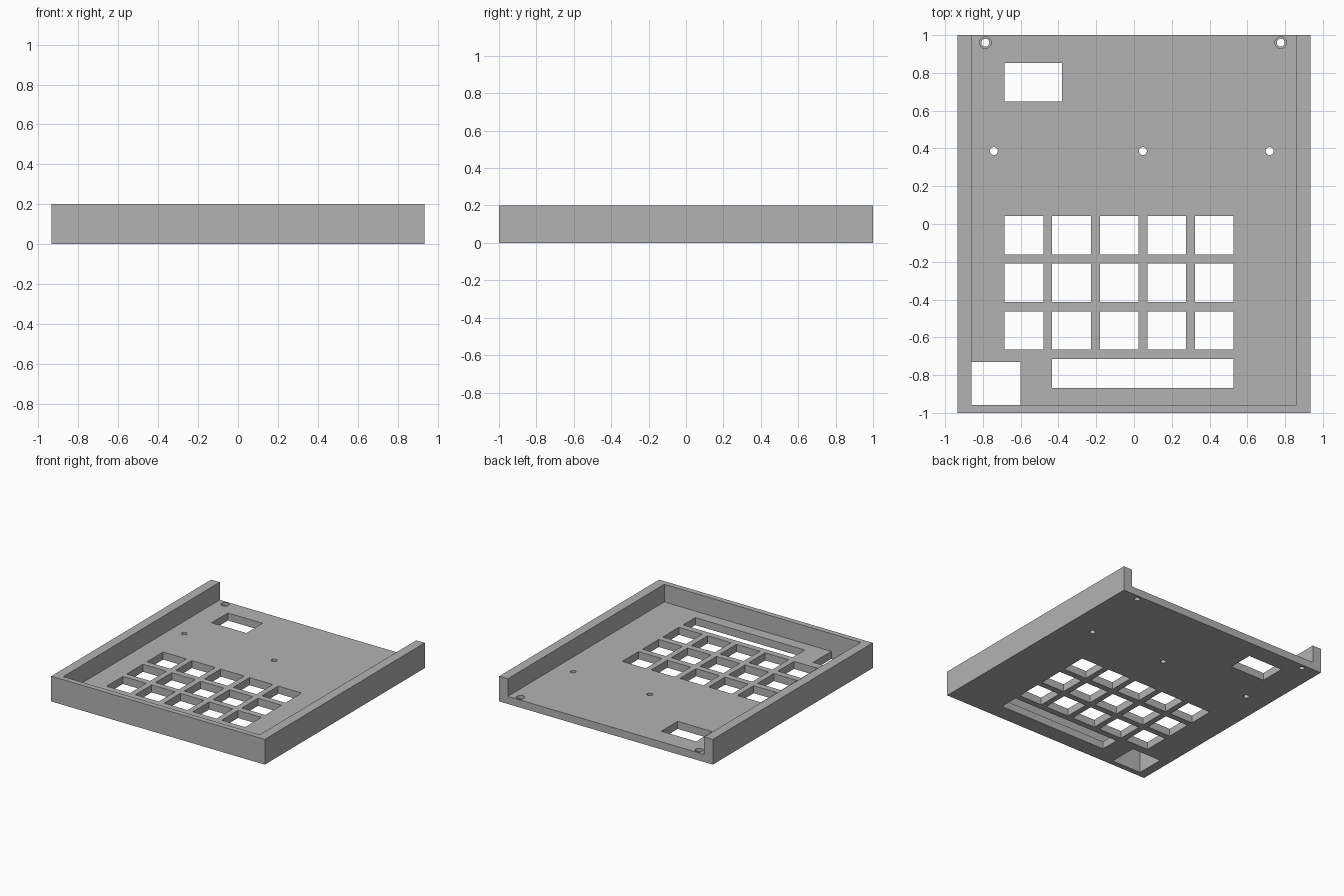
import bpy, bmesh
from mathutils import Matrix, Vector

if "Cube" in bpy.data.objects:
    bpy.data.objects.remove(bpy.data.objects["Cube"])

FLOOR, HEIGHT = 0.06, 0.2

grey = bpy.data.materials.new("plastic grey")
grey.diffuse_color = (0.45, 0.45, 0.45, 1)
grey.use_nodes = True
grey.node_tree.nodes["Principled BSDF"].inputs["Base Color"].default_value = grey.diffuse_color


def add_box(bm, x0, x1, y0, y1, z0, z1):
    size = Matrix.Diagonal((x1 - x0, y1 - y0, z1 - z0, 1))
    mid = Vector(((x0 + x1) / 2, (y0 + y1) / 2, (z0 + z1) / 2))
    bmesh.ops.create_cube(bm, size=1, matrix=Matrix.Translation(mid) @ size)


def add_drill(bm, x, y, r, z0, z1):
    bmesh.ops.create_cone(bm, cap_ends=True, segments=24, radius1=r, radius2=r,
                          depth=z1 - z0, matrix=Matrix.Translation((x, y, (z0 + z1) / 2)))


def make_object(name, bm):
    mesh = bpy.data.meshes.new(name)
    bm.to_mesh(mesh)
    bm.free()
    ob = bpy.data.objects.new(name, mesh)
    bpy.context.collection.objects.link(ob)
    mesh.materials.append(grey)
    return ob


def cut(target, name, bm):
    cutter = make_object(name, bm)
    mod = target.modifiers.new(name, 'BOOLEAN')
    mod.operation, mod.solver, mod.object = 'DIFFERENCE', 'EXACT', cutter
    bpy.context.view_layer.objects.active = target
    bpy.ops.object.modifier_apply(modifier=name)
    bpy.data.objects.remove(cutter)


# Solid tray block
bm = bmesh.new()
add_box(bm, -0.935, 0.935, -1, 1, 0, HEIGHT)
tray = make_object("keyboard_tray", bm)

# Pocket leaving floor, two side walls and front wall, open at the back
bm = bmesh.new()
add_box(bm, -0.86, 0.86, -0.957, 1.2, FLOOR, 0.4)
cut(tray, "pocket", bm)

# Counterbores of the two rear screw holes
REAR_SCREWS = [(-0.787, 0.96), (0.777, 0.96)]
bm = bmesh.new()
for x, y in REAR_SCREWS:
    add_drill(bm, x, y, 0.031, FLOOR - 0.025, 0.1)
cut(tray, "counterbores", bm)

# Openings through the floor
bm = bmesh.new()
for col in range(5):                                    # key grid
    for row in range(3):
        x, y = -0.685 + 0.252 * col, 0.042 - 0.252 * row
        add_box(bm, x, x + 0.205, y - 0.203, y, -0.1, 0.15)
add_box(bm, -0.433, 0.526, -0.867, -0.714, -0.1, 0.15)  # long bar key
add_box(bm, -0.685, -0.381, 0.648, 0.852, -0.1, 0.15)   # display window
add_box(bm, -0.86, -0.602, -0.957, -0.73, -0.1, 0.15)   # corner opening
for x, y in REAR_SCREWS + [(-0.742, 0.386), (0.047, 0.386), (0.718, 0.386)]:
    add_drill(bm, x, y, 0.021, -0.1, 0.15)              # screw holes
cut(tray, "openings", bm)

# Round the drilled holes only
tray.select_set(True)
bpy.context.view_layer.objects.active = tray
bpy.ops.object.shade_smooth_by_angle(angle=0.5)
